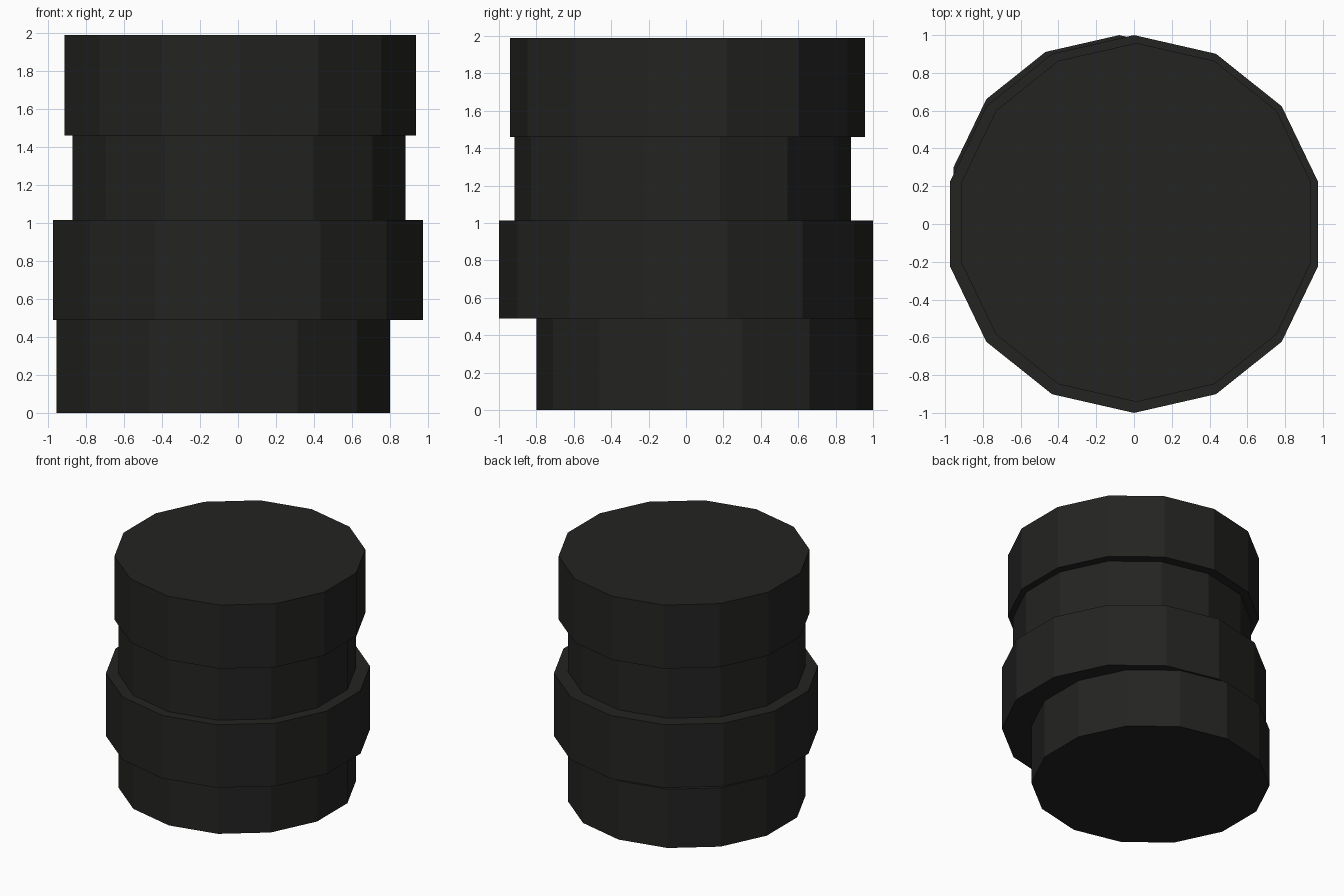
import bpy
import math

if "Cube" in bpy.data.objects:
    bpy.data.objects.remove(bpy.data.objects["Cube"])

# Near-black finish shared by the whole stack
dark = bpy.data.materials.new("dark_rubber")
dark.diffuse_color = (0.017, 0.017, 0.016, 1.0)
dark.use_nodes = True
dark.node_tree.nodes["Principled BSDF"].inputs["Base Color"].default_value = dark.diffuse_color

SIDES = 14


def disc(name, x, y, radius, bottom, top):
    """Flat-faced 14-sided disc with a corner pointing along +y."""
    bpy.ops.mesh.primitive_cylinder_add(
        vertices=SIDES, radius=radius, depth=top - bottom,
        location=(x, y, (bottom + top) / 2))
    obj = bpy.context.object
    obj.name = name
    # make sure a corner points along +y whatever the primitive's start angle
    v = obj.data.vertices[0].co
    start = math.atan2(v.y, v.x)
    turn = math.pi / 2 - start
    obj.rotation_euler.z = turn
    obj.data.materials.append(dark)
    return obj


# Four slightly offset discs, from the ground up
disc("bottom_disc", -0.078, 0.10, 0.90, 0.0, 0.49)
disc("lower_middle_disc", 0.0, 0.0, 1.00, 0.49, 1.015)
disc("upper_middle_disc", 0.005, -0.018, 0.90, 1.015, 1.46)
disc("top_disc", 0.012, 0.008, 0.95, 1.46, 1.99)
